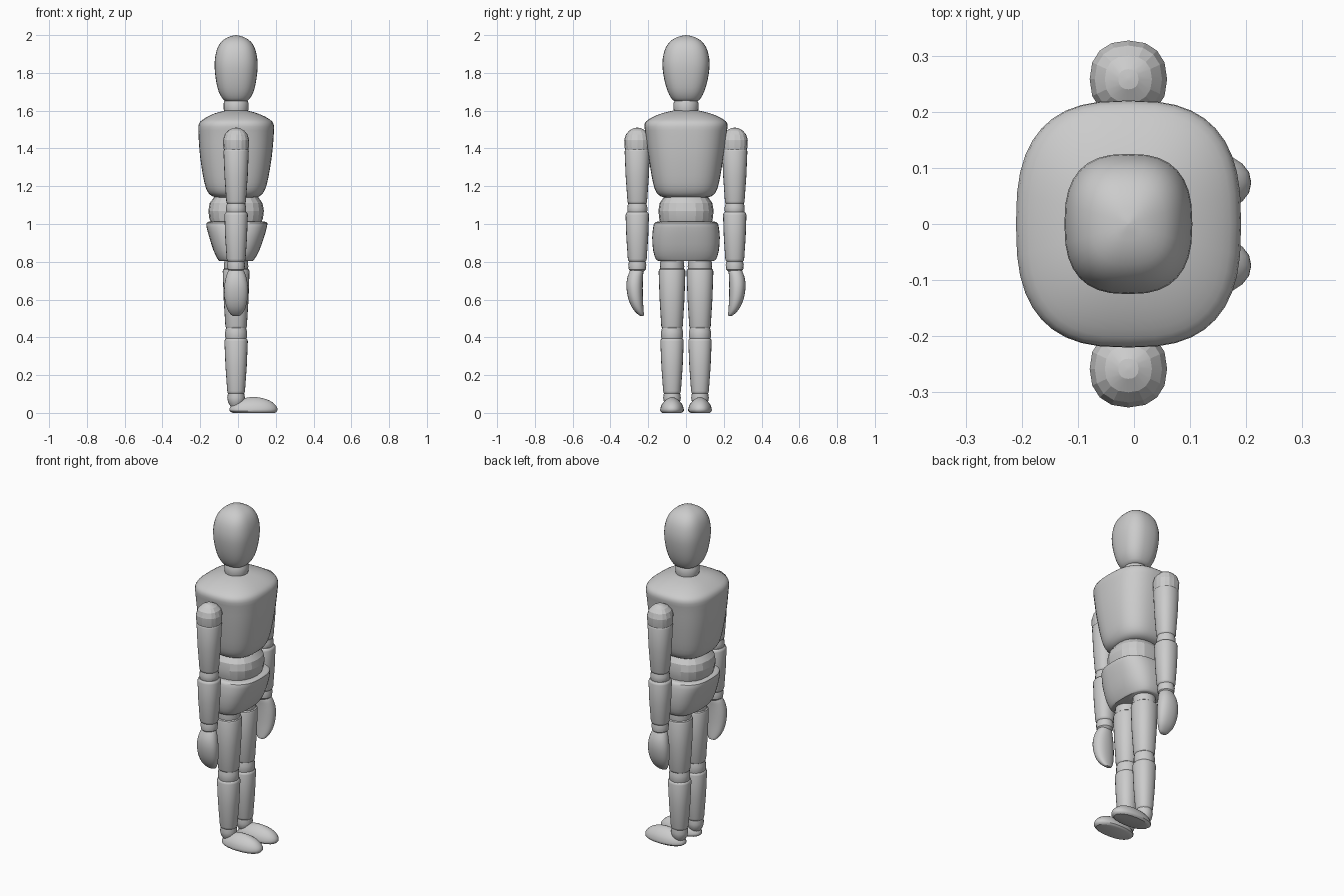
import bpy, bmesh, math

wood = bpy.data.materials.new("plain grey")
wood.diffuse_color = (0.6, 0.6, 0.6, 1)


def smooth_profile(rows, steps):
    """Catmull-Rom interpolation between profile rows."""
    if steps == 1:
        return rows
    out = []
    for i in range(len(rows) - 1):
        p0, p1 = rows[max(i - 1, 0)], rows[i]
        p2, p3 = rows[i + 1], rows[min(i + 2, len(rows) - 1)]
        for s in range(steps):
            t = s / steps
            out.append([0.5 * (2 * b + (c - a) * t + (2 * a - 5 * b + 4 * c - d) * t * t
                               + (3 * b - a - 3 * c + d) * t ** 3)
                        for a, b, c, d in zip(p0, p1, p2, p3)])
    return out + [rows[-1]]


def loft(name, rows, power=2.0, segs=24, steps=1, angle=35):
    """Stack superellipse rings; each row is z, x min, x max, y min, y max."""
    bm = bmesh.new()
    rings = []
    for z, xa, xb, ya, yb in smooth_profile(rows, steps):
        ring = []
        for k in range(segs):
            a = 2 * math.pi * k / segs
            c, s = math.cos(a), math.sin(a)
            u = math.copysign(abs(c) ** (2 / power), c)
            v = math.copysign(abs(s) ** (2 / power), s)
            ring.append(bm.verts.new(((xa + xb) / 2 + u * (xb - xa) / 2,
                                      (ya + yb) / 2 + v * (yb - ya) / 2, z)))
        rings.append(ring)
    for lo, hi in zip(rings, rings[1:]):
        for k in range(segs):
            n = (k + 1) % segs
            bm.faces.new((lo[k], lo[n], hi[n], hi[k]))
    bm.faces.new(rings[0][::-1])
    bm.faces.new(rings[-1])
    bmesh.ops.recalc_face_normals(bm, faces=bm.faces[:])
    me = bpy.data.meshes.new(name)
    bm.to_mesh(me)
    bm.free()
    me.materials.append(wood)
    ob = bpy.data.objects.new(name, me)
    bpy.context.collection.objects.link(ob)
    bpy.ops.object.select_all(action='DESELECT')
    bpy.context.view_layer.objects.active = ob
    ob.select_set(True)
    bpy.ops.object.shade_smooth_by_angle(angle=math.radians(angle))
    return ob


CX = -0.01  # body axis


def body(name, rows, **kw):
    """Row: z, x min, x max, y half width."""
    loft(name, [(z, a, b, -h, h) for z, a, b, h in rows], **kw)


def pair(name, rows, **kw):
    """Build a part on both sides; row as in loft for the +y side."""
    loft("left_" + name, rows, **kw)
    loft("right_" + name, [(z, a, b, -d, -c) for z, a, b, c, d in rows], **kw)


def limb(name, cy, profile, **kw):
    """Round limb part; profile rows are z, radius."""
    pair(name, [(z, CX - r, CX + r, cy - r, cy + r) for z, r in profile], **kw)


def segment(name, cy, z0, r0, z1, r1):
    """Tapered limb piece with rounded rims."""
    m = (r0 + r1) / 2 + 0.002
    limb(name, cy, [(z0, r0 * .82), (z0 + .005, r0 * .94), (z0 + .015, r0),
                    ((z0 + z1) / 2, m), (z1 - .015, r1), (z1 - .005, r1 * .95), (z1, r1 * .85)],
         power=2.2)


# Head and neck
body("head", [(1.65, -.05, .03, .045), (1.656, -.075, .055, .07), (1.70, -.102, .082, .096),
              (1.77, -.118, .098, .116), (1.85, -.124, .104, .125), (1.92, -.113, .093, .113),
              (1.965, -.088, .068, .085), (1.99, -.05, .03, .045), (2.0, -.012, -.008, .002)],
     power=2.6, segs=32, steps=3)
body("neck", [(1.58, -.07, .05, .06), (1.61, -.076, .056, .066), (1.64, -.076, .056, .066),
              (1.665, -.065, .045, .055)])

# Torso
body("chest", [(1.14, -.09, .07, .09), (1.143, -.125, .105, .125), (1.165, -.157, .133, .155),
               (1.22, -.178, .155, .175), (1.35, -.2, .178, .197), (1.47, -.209, .189, .213),
               (1.53, -.207, .188, .219), (1.56, -.175, .158, .188), (1.585, -.125, .105, .13),
               (1.6, -.07, .05, .07)],
     power=2.7, segs=40, steps=3)
body("waist", [(1.0, -.14, .12, .135), (1.03, -.152, .132, .142), (1.07, -.157, .137, .146),
               (1.11, -.15, .13, .14), (1.145, -.125, .105, .115)], segs=20, power=2.3, angle=15)
body("pelvis", [(.805, -.10, .08, .148), (.815, -.108, .088, .16), (.86, -.13, .113, .174),
                (.93, -.152, .138, .179), (.98, -.166, .152, .174), (1.005, -.167, .155, .167),
                (1.012, -.155, .143, .152)], power=2.7, segs=36, steps=2)

# Arms
AY = 0.258
limb("shoulder", AY, [(1.38, .062), (1.41, .068), (1.445, .069), (1.475, .06), (1.495, .042),
                      (1.508, .018), (1.51, .004)], segs=16, power=2.3, angle=15)
segment("upper_arm", AY, 1.105, .052, 1.40, .067)
limb("elbow", AY, [(1.05, .047), (1.07, .053), (1.09, .053), (1.115, .047)], segs=16)
segment("forearm", AY, .80, .05, 1.063, .062)
limb("wrist", AY, [(.745, .03), (.76, .045), (.785, .048), (.81, .042)], segs=16)
pair("hand", [(.513, -.016, -.004, .226, .234), (.518, -.035, .015, .223, .25),
              (.55, -.057, .037, .225, .281), (.60, -.07, .05, .228, .304),
              (.66, -.073, .053, .229, .315), (.71, -.066, .046, .228, .312),
              (.75, -.052, .032, .226, .298), (.775, -.03, .01, .232, .285)],
     steps=3, power=2.2)

# Legs
LY = 0.074
limb("hip", LY, [(.74, .058), (.775, .065), (.82, .06)], segs=16)
segment("thigh", LY, .445, .057, .765, .071)
limb("knee", LY, [(.38, .053), (.405, .058), (.43, .058), (.455, .052)], segs=16)
segment("shin", LY, .10, .047, .395, .062)
limb("ankle", LY, [(.035, .03), (.055, .042), (.08, .047), (.11, .042)], segs=16)
pair("foot", [(0.0, -.028, .196, .024, .126), (.01, -.044, .207, .012, .136),
              (.025, -.044, .208, .013, .135), (.045, -.03, .195, .02, .128),
              (.065, .0, .168, .036, .112), (.078, .035, .13, .054, .094),
              (.084, .07, .095, .069, .079)], power=2.2, steps=2)
